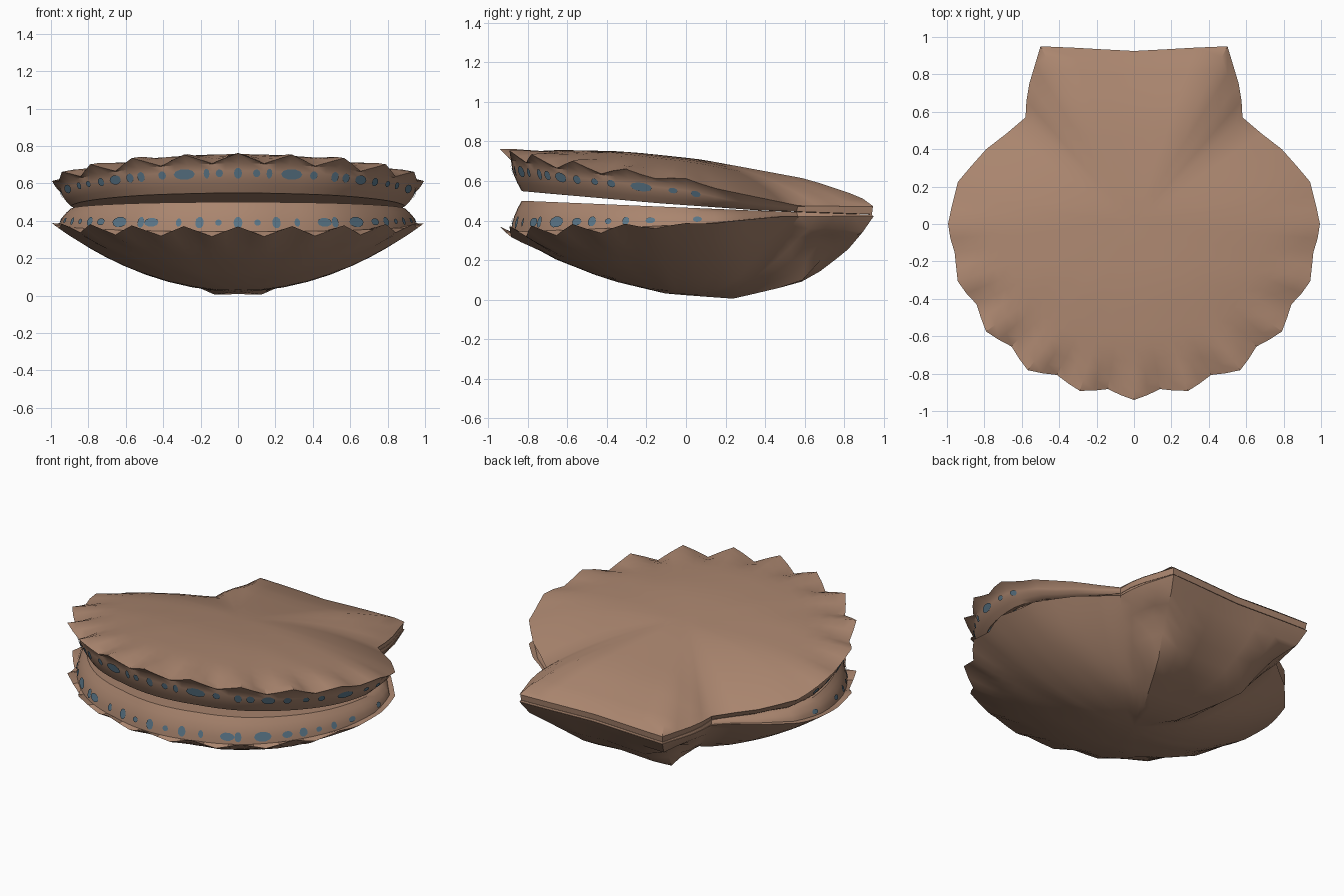
import bpy, bmesh, math
from mathutils import Vector

if "Cube" in bpy.data.objects:
    bpy.data.objects.remove(bpy.data.objects["Cube"])


def interp(table, v):
    """Piecewise linear lookup in a list of (key, value)."""
    if v <= table[0][0]:
        return table[0][1]
    for (a, fa), (b, fb) in zip(table, table[1:]):
        if v <= b:
            return fa + (fb - fa) * (v - a) / (b - a)
    return table[-1][1]


def smooth(a, b, v):
    t = max(0.0, min(1.0, (v - a) / (b - a)))
    return t * t * (3 - 2 * t)


def material(name, rgb):
    m = bpy.data.materials.new(name)
    m.diffuse_color = (*rgb, 1)
    m.use_nodes = True
    m.node_tree.nodes["Principled BSDF"].inputs["Base Color"].default_value = m.diffuse_color
    return m


BROWN = material("shell brown", (0.40, 0.235, 0.157))
BLUE = material("eye spot blue", (0.105, 0.185, 0.25))

# Outline: round fan in front, straight-sided hinge ears behind
RADIUS = [(0, .918), (18, .915), (36, .943), (54, .955), (72, .975), (90, .988), (104, .967)]
EARS = [(.87, .31), (.79, .40), (.68, .485), (.58, .57), (.575, .66), (.56, .75),
        (.53, .85), (.5, .95), (.33, .943), (.17, .934), (0, .925)]


def fan_point(deg):
    r, a = interp(RADIUS, abs(deg)), math.radians(deg)
    return r * math.sin(a), -r * math.cos(a)


half = []                                   # (x, y, wave)
for i in range(24):
    deg = i * 4.5
    wave = math.cos(math.radians(deg * 20)) * (1 - .9 * smooth(50, 105, deg))
    half.append((*fan_point(deg), wave))
half += [(x, y, 0) for x, y in EARS]
OUTLINE = half + [(-x, y, w) for x, y, w in half[-2:0:-1]]

# Side profiles by y, for the outer surface, the rim and the mantle edge
UPPER = dict(
    sign=1, power=2.6,
    profile=[(-.93, .755), (-.65, .765), (-.3, .75), (.07, .71), (.62, .61), (.88, .525), (.95, .475)],
    rim=[(-.92, .735), (-.6, .68), (0, .605), (.23, .545), (.4, .51), (.57, .475), (.95, .47)],
    lip=[(-.85, .55), (-.13, .487), (.36, .452), (.95, .428)])
LOWER = dict(
    sign=-1, power=2.0,
    profile=[(-.95, .35), (-.66, .20), (-.4, .10), (-.1, .03), (.24, .004), (.62, .09), (.83, .24), (.95, .41)],
    rim=[(-.92, .342), (-.3, .365), (.1, .385), (.47, .42), (.95, .423)],
    lip=[(-.83, .50), (.36, .45), (.95, .426)])


def shell_point(v, o, s):
    bx, by, w = o
    k = smooth(.76, 1, s)
    r = math.hypot(bx, by)
    x, y = bx * s * (1 + .023 * w * k / r), by * s * (1 + .023 * w * k / r)
    z = interp(v["profile"], by * s)
    z += (interp(v["rim"], by) - interp(v["profile"], by)) * s ** v["power"]
    if v["sign"] < 0:                       # flatter underside on the ears
        ear = smooth(.25, .5, abs(x)) * smooth(.5, .72, y)
        z += (max(z, .34) - z) * ear * .8
    return Vector((x, y, z + .027 * w * k))


def mantle_point(v, x, y, t):
    """t = 0 next to the rim, t = 1 at the mantle lip."""
    back = smooth(.3, .65, y)
    s = (.965 + .03 * back) * (1 - t) + (.905 + .085 * back) * t
    z0 = interp(v["rim"], y) - (.028 if v["sign"] > 0 else 0) * (1 - back)
    z1 = interp(v["lip"], y * .91)
    bulge = .012 * math.sin(math.pi * t) * (1 - back)
    return Vector((x * (s + bulge), y * (s + bulge), z0 + (z1 - z0) * t))


def make_object(name, bm, mat, angle=40):
    me = bpy.data.meshes.new(name)
    bm.to_mesh(me)
    bm.free()
    me.materials.append(mat)
    ob = bpy.data.objects.new(name, me)
    bpy.context.collection.objects.link(ob)
    bpy.ops.object.select_all(action='DESELECT')
    ob.select_set(True)
    bpy.context.view_layer.objects.active = ob
    bpy.ops.object.shade_smooth_by_angle(angle=math.radians(angle))
    return ob


def loft(bm, rings, flip, start=None, end=None):
    """Skin closed rings; start / end are optional pole points."""
    vs = [[bm.verts.new(p) for p in r] for r in rings]
    n = len(rings[0])

    def face(f):
        bm.faces.new(f[::-1] if flip else f)
    for a, b in zip(vs, vs[1:]):
        for i in range(n):
            j = (i + 1) % n
            face([a[i], b[i], b[j], a[j]])
    if start is not None:
        c = bm.verts.new(start)
        for i in range(n):
            face([c, vs[0][i], vs[0][(i + 1) % n]])
    if end is not None:
        c = bm.verts.new(end)
        for i in range(n):
            face([vs[-1][i], c, vs[-1][(i + 1) % n]])


def build_valve(name, v, spots, level):
    flip = v["sign"] < 0
    # outer shell
    bm = bmesh.new()
    steps = (.12, .25, .38, .5, .62, .72, .8, .87, .94, 1)
    loft(bm, [[shell_point(v, o, s) for o in OUTLINE] for s in steps], flip,
         start=(0, 0, interp(v["profile"], 0)))
    make_object(name + "_shell", bm, BROWN)

    # mantle: rim underside, rounded band and inner membrane
    bm = bmesh.new()
    rings = [[shell_point(v, o, 1) for o in OUTLINE]]
    rings += [[mantle_point(v, o[0], o[1], t) for o in OUTLINE] for t in (0, .25, .5, .75, 1)]
    for k in (.85, .5):
        rings.append([Vector((p.x * k, p.y * k, interp(v["lip"], p.y * k))) for p in rings[5]])
    loft(bm, rings, flip, end=(0, 0, interp(v["lip"], 0)))
    make_object(name + "_mantle", bm, BROWN)

    # eye spots: thin plates lying on the mantle band
    bm = bmesh.new()
    for deg, w, h in spots:
        for side in ((1,) if deg == 0 else (1, -1)):
            pts = []
            for i in range(10):
                a = i * math.tau / 10
                d = side * deg + math.degrees(w * math.cos(a) / .9)
                x, y = fan_point(d)
                p = mantle_point(v, x, y, level + h * math.sin(a) / .15)
                pts.append(bm.verts.new(p + Vector((x, y, 0)).normalized() * .006))
            f = bm.faces.new(pts)
            f.normal_update()
            if f.normal.dot(Vector((pts[0].co.x, pts[0].co.y, 0))) < 0:
                f.normal_flip()
    make_object(name + "_eye_spots", bm, BLUE)


# (angle from front, half width, half height)
upper_spots = [(0, .022, .028), (6.5, .02, .02), (11, .016, .026), (19, .06, .028), (27, .022, .022),
               (35, .022, .028), (39.5, .024, .026), (46, .04, .028), (53, .024, .026), (60, .02, .02),
               (66, .022, .024), (76, .055, .03), (86, .022, .02), (93, .024, .026)]
lower_spots = [(0, .024, .03), (6.8, .018, .016), (13.5, .024, .03), (21, .016, .022), (31, .042, .024),
               (35, .02, .03), (44, .05, .03), (53, .03, .022), (59, .024, .03), (65, .018, .018),
               (71, .018, .028), (79, .024, .022), (93.5, .022, .026)]

build_valve("upper", UPPER, upper_spots, .33)
build_valve("lower", LOWER, lower_spots, .3)
